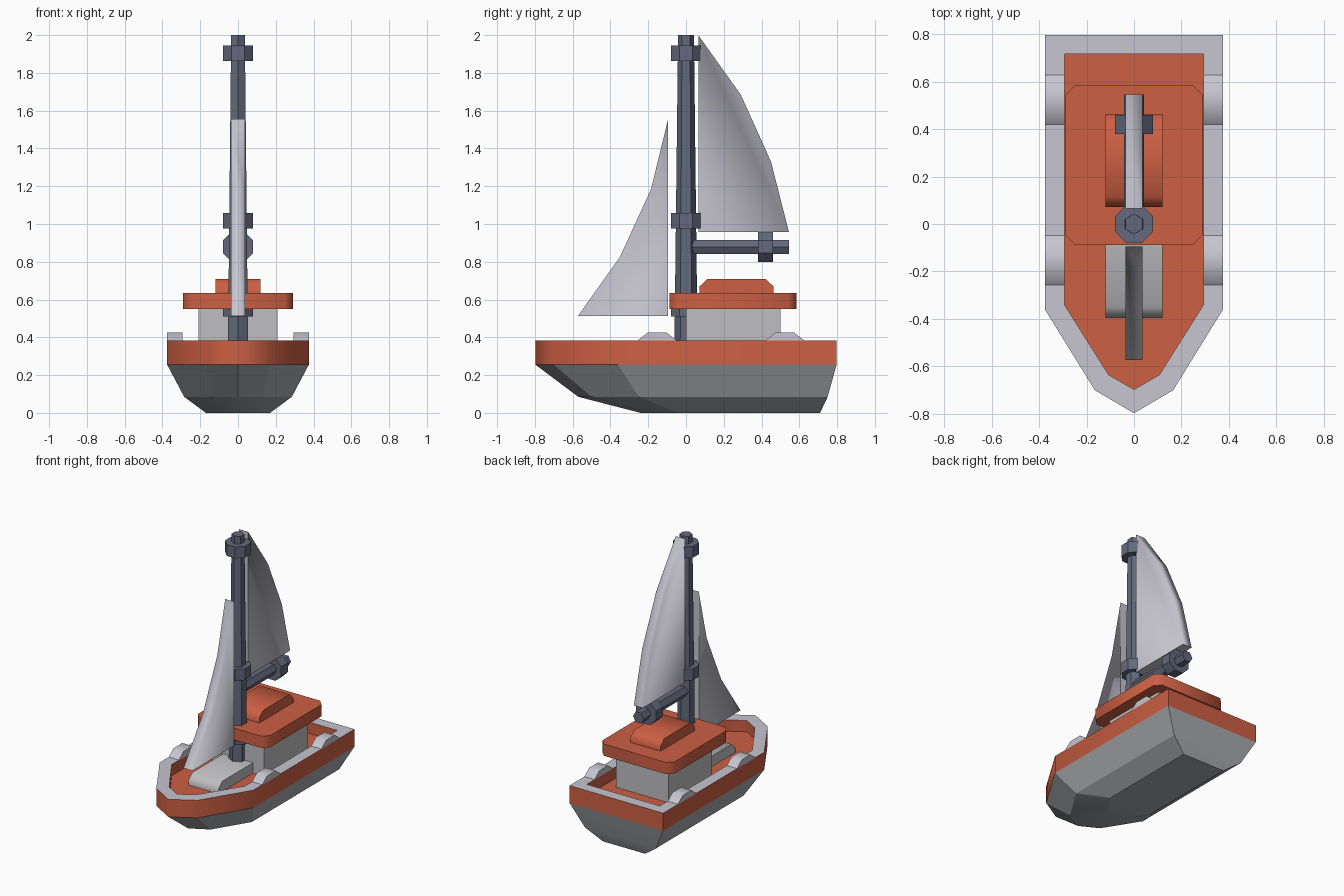
import bpy, bmesh, math

if "Cube" in bpy.data.objects:
    bpy.data.objects.remove(bpy.data.objects["Cube"])


def material(name, rgb):
    m = bpy.data.materials.new(name)
    m.diffuse_color = (*rgb, 1)
    m.use_nodes = True
    m.node_tree.nodes["Principled BSDF"].inputs["Base Color"].default_value = m.diffuse_color
    return m


ORANGE = material("orange paint", (0.61, 0.115, 0.056))
PALE = material("pale canvas", (0.57, 0.56, 0.63))
GREY = material("cabin grey", (0.52, 0.52, 0.54))
HULL = material("hull grey", (0.40, 0.41, 0.43))
SLATE = material("slate spar", (0.125, 0.14, 0.20))


def loft(name, loops, mats, smooth=0):
    """Closed skin through equal-length loops; mats: one per band, then start cap, end cap."""
    bm = bmesh.new()
    rings = [[bm.verts.new(p) for p in lp] for lp in loops]
    used = list(dict.fromkeys(mats))
    n = len(rings[0])
    for k in range(len(rings) - 1):
        for i in range(n):
            j = (i + 1) % n
            f = bm.faces.new((rings[k][i], rings[k][j], rings[k + 1][j], rings[k + 1][i]))
            f.material_index = used.index(mats[k])
    bm.faces.new(rings[0]).material_index = used.index(mats[-2])
    bm.faces.new(rings[-1]).material_index = used.index(mats[-1])
    bmesh.ops.recalc_face_normals(bm, faces=bm.faces)
    me = bpy.data.meshes.new(name)
    bm.to_mesh(me)
    bm.free()
    for m in used:
        me.materials.append(m)
    if smooth:
        me.shade_smooth()
        me.set_sharp_from_angle(angle=math.radians(smooth))
    ob = bpy.data.objects.new(name, me)
    bpy.context.collection.objects.link(ob)
    return ob


def prism(name, pts, axis, a, b, mat, smooth=0):
    """Extrude (y,z) points along x, (x,z) along y or (x,y) along z."""
    place = {"x": lambda p, t: (t, p[0], p[1]),
             "y": lambda p, t: (p[0], t, p[1]),
             "z": lambda p, t: (p[0], p[1], t)}[axis]
    return loft(name, [[place(p, t) for p in pts] for t in (a, b)], [mat] * 3, smooth)


def ngon(n, r, turn=0, cx=0, cy=0):
    return [(cx + r * math.cos(turn + 2 * math.pi * i / n),
             cy + r * math.sin(turn + 2 * math.pi * i / n)) for i in range(n)]


def boat_ring(half, z):
    """Mirror a stern-to-bow half outline into a full ring."""
    return [(x, y, z) for x, y in half] + [(-x, y, z) for x, y in reversed(half[:-1])]


# hull: outlines run stern corner, shoulder, cheek, bow tip
outer = [(0.375, 0.797), (0.375, -0.36), (0.165, -0.70), (0, -0.797)]
chine = [(0.285, 0.75), (0.285, -0.25), (0.13, -0.50), (0, -0.57)]
keel = [(0.17, 0.71), (0.17, -0.04), (0.08, -0.19), (0, -0.24)]
inner = [(0.293, 0.717), (0.293, -0.34), (0.107, -0.635), (0, -0.697)]
loft("lower_hull", [boat_ring(keel, 0), boat_ring(chine, 0.085), boat_ring(outer, 0.255)],
     [HULL] * 4, 20)
loft("bulwark_and_deck", [boat_ring(outer, 0.255), boat_ring(outer, 0.382),
                          boat_ring(inner, 0.382), boat_ring(inner, 0.30)],
     [ORANGE, PALE, ORANGE, ORANGE, ORANGE], 65)

# raised blocks on the rail
for side, s in (("right", 1), ("left", -1)):
    for place, y in (("front", -0.153), ("rear", 0.523)):
        pts = [(y - 0.107, 0.38), (y - 0.05, 0.425), (y + 0.05, 0.425), (y + 0.107, 0.38)]
        prism(f"rail_block_{place}_{side}", pts, "x", s * 0.293, s * 0.375, PALE, 50)

# cabin, roof with clipped corners, roof hatch
prism("cabin", [(-0.21, 0), (0.21, 0), (0.21, 0.5), (-0.21, 0.5)], "z", 0.30, 0.56, GREY)
w, f, b, c = 0.29, -0.088, 0.585, 0.042
prism("cabin_roof", [(-w + c, f), (w - c, f), (w, f + c), (w, b - c),
                     (w - c, b), (-w + c, b), (-w, b - c), (-w, f + c)],
      "z", 0.55, 0.635, ORANGE, 50)
prism("roof_hatch", [(0.072, 0.63), (0.072, 0.67), (0.115, 0.71), (0.42, 0.71),
                     (0.463, 0.67), (0.463, 0.63)], "x", -0.12, 0.12, ORANGE, 50)

# low locker on the fore deck
prism("deck_locker", [(-0.395, 0.30), (-0.395, 0.335), (-0.35, 0.375), (0.01, 0.375),
                      (0.01, 0.30)], "x", -0.12, 0.12, GREY, 50)

# tapered mast and its collars
loft("mast", [[(x, y, z) for x, y in ngon(6, r, math.pi / 2)]
              for r, z in ((0.062, 0.30), (0.042, 2.0))], [SLATE] * 3)
octagon = 0.08 / math.cos(math.pi / 8)
for i, z in enumerate((0.51, 0.975, 1.862)):
    prism(f"mast_collar_{i + 1}", ngon(8, octagon, math.pi / 8), "z", z, z + 0.083, SLATE)

# boom and its collar
prism("boom", ngon(6, 0.043, 0, 0, 0.878), "y", 0.015, 0.545, SLATE)
prism("boom_collar", ngon(8, octagon, math.pi / 8, 0, 0.88), "y", 0.38, 0.46, SLATE)


# sails: soft curved edge, crisp edge along mast and foot
def sail(name, pts, luff):
    foot = min(z for _, z in pts)
    me = prism(name, pts, "x", -0.036, 0.036, PALE, 180).data
    for e in me.edges:
        a, b = (me.vertices[i].co for i in e.vertices)
        on_luff = max(abs(a.y - luff), abs(b.y - luff)) < 1e-4
        on_foot = max(abs(a.z - foot), abs(b.z - foot)) < 1e-4
        e.use_edge_sharp = on_luff or on_foot


sail("main_sail", [(0.065, 0.957), (0.545, 0.957), (0.45, 1.33), (0.29, 1.685),
                   (0.065, 2.0)], 0.065)
sail("fore_sail", [(-0.095, 0.513), (-0.095, 1.555), (-0.185, 1.185), (-0.35, 0.825),
                   (-0.572, 0.513)], -0.095)
